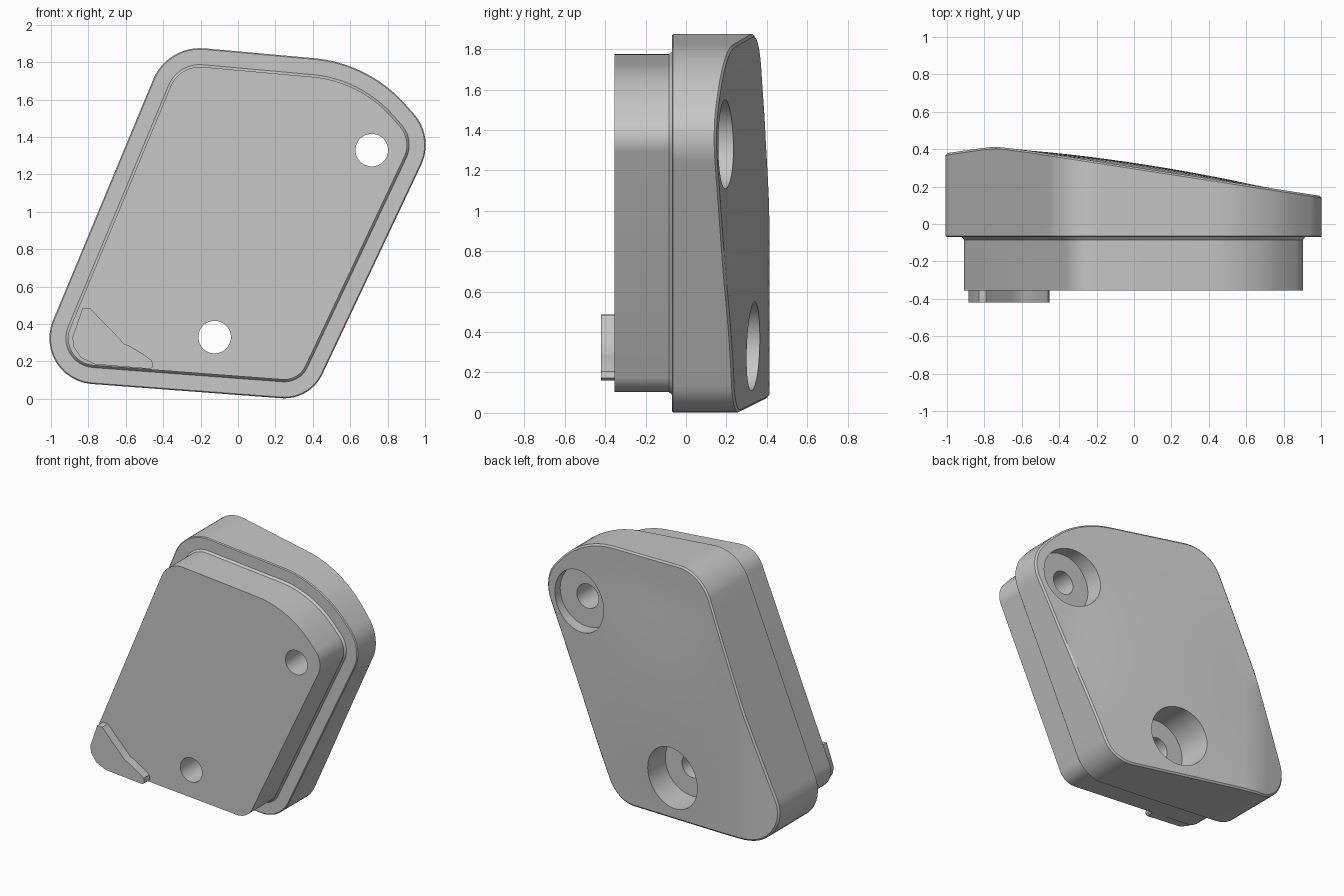
import bpy, bmesh, math
from mathutils import Vector

cube = bpy.data.objects.get("Cube")
if cube:
    bpy.data.objects.remove(cube, do_unlink=True)

SHADE = (0.57, 0.57, 0.57, 1)
grey = bpy.data.materials.new("satin_grey")
grey.use_nodes = True
grey.diffuse_color = SHADE
grey.node_tree.nodes["Principled BSDF"].inputs["Base Color"].default_value = SHADE

# Corner x, corner z, fillet radius, counter-clockwise from the front
CORNERS = [(-1.12, 0.105, 0.245), (0.385, -0.008, 0.225), (1.05, 1.40, 0.25),
           (0.70, 1.795, 0.74), (-0.377, 1.892, 0.27)]
HOLES = [(0.715, 1.33), (-0.125, 0.33)]
HOLE_RADIUS, BORE_RADIUS, BORE_FLOOR = 0.087, 0.22, 0.10


def outline(inset, steps=12):
    """Rounded polygon in x and z, shrunk by inset."""
    pts = []
    n = len(CORNERS)
    for i, (x, z, r) in enumerate(CORNERS):
        p = Vector((x, z))
        a = Vector(CORNERS[i - 1][:2])
        b = Vector(CORNERS[(i + 1) % n][:2])
        u, v = (a - p).normalized(), (b - p).normalized()
        half = u.angle(v) / 2
        centre = p + (u + v).normalized() * r / math.sin(half)
        start = math.atan2(u.x, -u.y)  # outward normal of the incoming edge
        turn = math.pi - 2 * half
        for k in range(steps + 1):
            t = start + turn * k / steps
            pts.append(centre + (r - inset) * Vector((math.cos(t), math.sin(t))))
    return pts


def finish(name, bm):
    bmesh.ops.recalc_face_normals(bm, faces=bm.faces)
    mesh = bpy.data.meshes.new(name)
    bm.to_mesh(mesh)
    bm.free()
    mesh.materials.append(grey)
    ob = bpy.data.objects.new(name, mesh)
    bpy.context.collection.objects.link(ob)
    return ob


def loft(sections):
    """Skin a list of (y, points) rings and cap both ends."""
    bm = bmesh.new()
    rings = [[bm.verts.new((p[0], y, p[1])) for p in pts] for y, pts in sections]
    n = len(rings[0])
    for lo, hi in zip(rings, rings[1:]):
        for i in range(n):
            j = (i + 1) % n
            bm.faces.new((lo[i], lo[j], hi[j], hi[i]))
    bm.faces.new(rings[0])
    bm.faces.new(rings[-1])
    return bm


def back_height(x, z):
    """Sloping back: level on one side, falling away with a slight crown."""
    slope = 0.305 - 0.155 * x
    gap = 0.42 - slope
    level = 0.42 - (math.sqrt(gap * gap + 0.0002) - gap) / 2 - max(gap, 0)
    crown = max(0, 1 - ((x - 0.05) / 0.65) ** 2) * max(0, 1 - ((z - 0.85) / 0.75) ** 2)
    return min(level, slope, 0.42) + 0.022 * crown


def activate(ob):
    bpy.ops.object.select_all(action='DESELECT')
    ob.select_set(True)
    bpy.context.view_layer.objects.active = ob


def drill(ob, x, z, radius, y0, y1):
    """Cut a round hole along y."""
    bpy.ops.mesh.primitive_cylinder_add(vertices=48, radius=radius, depth=y1 - y0,
                                        location=(x, (y0 + y1) / 2, z),
                                        rotation=(math.pi / 2, 0, 0))
    cutter = bpy.context.object
    cutter.name = "hole_cutter"
    cutter.hide_render = True
    cutter.data.materials.append(grey)
    mod = ob.modifiers.new("hole", 'BOOLEAN')
    mod.operation, mod.solver, mod.object = 'DIFFERENCE', 'EXACT', cutter
    activate(ob)
    bpy.ops.object.modifier_apply(modifier=mod.name)
    bpy.data.objects.remove(cutter, do_unlink=True)


# Cover plate: straight rim, then the flat cap is sliced and bent to the slope
bm = loft([(-0.07, outline(0.006)), (-0.064, outline(0)),
           (0.99, outline(0)), (1.0, outline(0.012))])
for axis, first in ((0, -0.85), (2, 0.13)):
    for k in range(18):
        co, no = Vector(), Vector()
        co[axis] = first + k * 0.1
        no[axis] = 1
        bmesh.ops.bisect_plane(bm, geom=bm.verts[:] + bm.edges[:] + bm.faces[:],
                               plane_co=co, plane_no=no)
for v in bm.verts:
    if v.co.y > 0.5:
        v.co.y += back_height(v.co.x, v.co.z) - 1
bmesh.ops.triangulate(bm, faces=bm.faces[:])
plate = finish("cover_plate", bm)

# Mounting boss on the front, with a small flare where it meets the plate
boss = finish("mounting_boss", loft([(-0.355, outline(0.1)), (-0.085, outline(0.1)),
                                     (-0.07, outline(0.088)), (-0.05, outline(0.088))]))

# Screw holes with wide counterbores sunk from the back
for x, z in HOLES:
    drill(plate, x, z, BORE_RADIUS, BORE_FLOOR, 0.8)
    drill(plate, x, z, HOLE_RADIUS, -0.6, 0.6)
    drill(boss, x, z, HOLE_RADIUS, -0.6, 0.6)

# Thin locating tab in the lower corner of the boss
tab_points = [(-0.885, 0.33), (-0.88, 0.28), (-0.84, 0.22), (-0.765, 0.185),
              (-0.47, 0.16), (-0.453, 0.172), (-0.46, 0.205), (-0.50, 0.235),
              (-0.58, 0.283), (-0.61, 0.295), (-0.66, 0.35), (-0.73, 0.42),
              (-0.79, 0.485), (-0.83, 0.487)]
tab = finish("locating_tab", loft([(-0.42, tab_points), (-0.35, tab_points)]))

for ob in (plate, boss, tab):
    activate(ob)
    bpy.ops.object.shade_smooth_by_angle(angle=math.radians(30))
